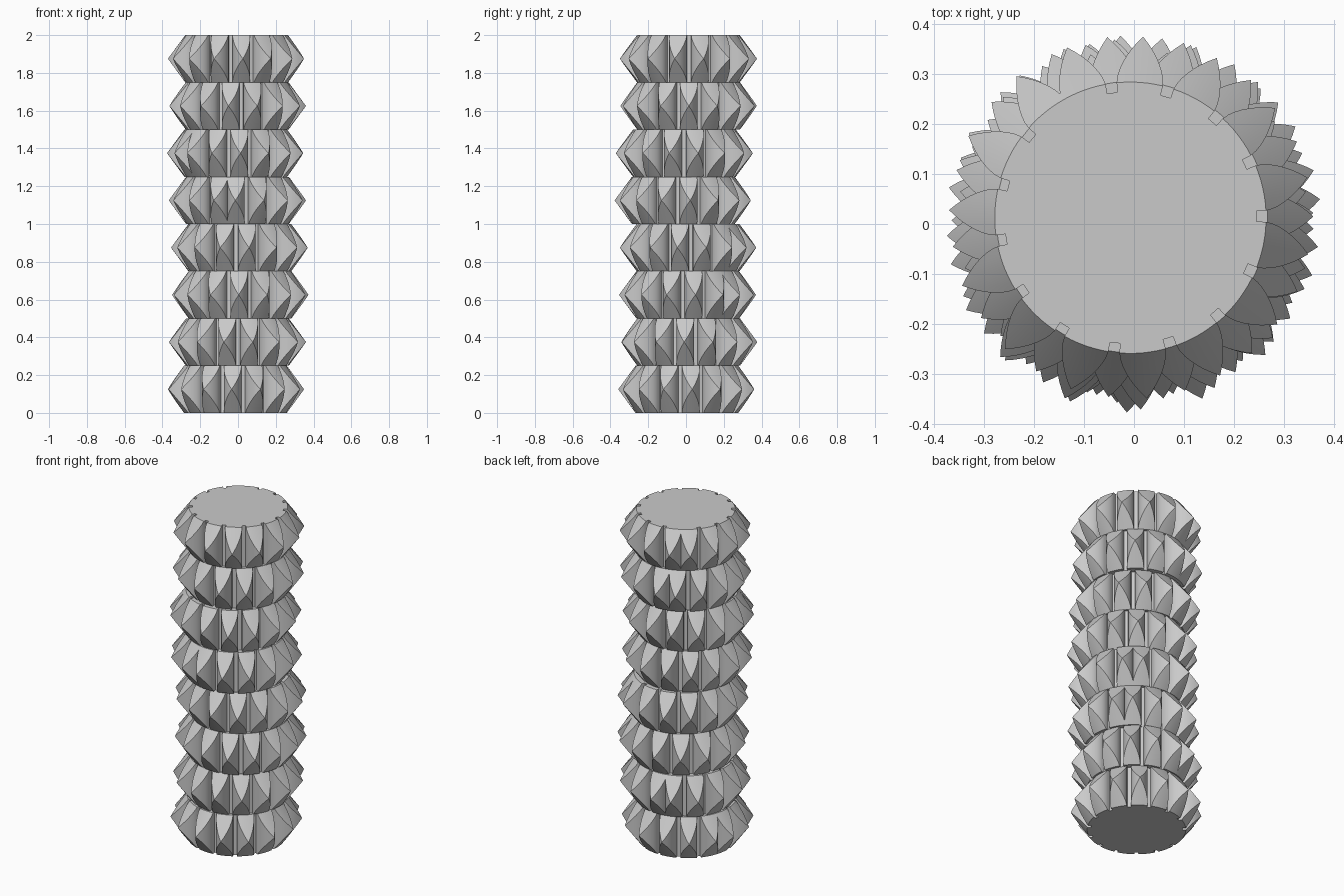
import bpy
import bmesh
from math import radians, cos, sin, sqrt, atan
from mathutils import Vector

cube = bpy.data.objects.get("Cube")
if cube:
    bpy.data.objects.remove(cube, do_unlink=True)

RING_H = 0.25
TEETH = 15
STEP = 24.4           # angle between teeth
SEAM_GAP = 360 - STEP * (TEETH - 1)   # the last pair closes up at the seam
HALF = 9.85           # half the angular width of a tooth
R_FLOOR, R_TOOTH, R_TIP = 0.253, 0.272, 0.364
OFFSET = 0.0145       # each ring sits slightly towards its seam
ARC = 6               # segments across a tooth
RADIAL = 7            # segments from tooth base to tip
SEAMS = [160, 103, 40, 49, 259, 216, 107, 119.6]   # ring turns, bottom to top

grey = bpy.data.materials.new("plain grey")
grey.use_nodes = True
colour = (0.59, 0.59, 0.59, 1)
grey.diffuse_color = colour
grey.node_tree.nodes["Principled BSDF"].inputs["Base Color"].default_value = colour


def involute(radius):
    t = sqrt(max((radius / R_TOOTH) ** 2 - 1, 0))
    return t - atan(t)


def make_ring(index, seam):
    bm = bmesh.new()
    z_mid = (index + 0.5) * RING_H
    centre = Vector((cos(radians(seam)), sin(radians(seam)), z_mid))
    centre.x *= OFFSET
    centre.y *= OFFSET

    def point(radius, angle, z):
        a = radians(angle)
        return bm.verts.new(centre + Vector((radius * cos(a), radius * sin(a), z)))

    def column(radius, angle, half_height=RING_H / 2):
        return point(radius, angle, -half_height), point(radius, angle, half_height)

    def wall(path):
        for (a0, a1), (b0, b1) in zip(path, path[1:]):
            bm.faces.new((a0, b0, b1, a1))

    outline = [column(R_TOOTH, seam)]
    for t in range(TEETH):
        mid = seam + SEAM_GAP / 2 + t * STEP
        low = SEAM_GAP / 2 if t == 0 else HALF
        high = SEAM_GAP / 2 if t == TEETH - 1 else HALF
        # groove before the tooth
        if t > 0:
            groove = [outline[-1], column(R_FLOOR, mid - STEP + HALF),
                      column(R_FLOOR, mid - HALF), column(R_TOOTH, mid - HALF)]
            wall(groove)
            outline += groove[1:]
        # rows across the tooth, narrowing along gear-like flanks
        base = [outline[-1]]
        base += [column(R_TOOTH, mid - low + (low + high) * i / ARC) for i in range(1, ARC)]
        base.append(outline[0] if t == TEETH - 1 else column(R_TOOTH, mid + high))
        rows = [base]
        for k in range(1, RADIAL):
            f = k / RADIAL
            radius = R_TOOTH + (R_TIP - R_TOOTH) * f
            half = HALF * (1 - involute(radius) / involute(R_TIP))
            a, b = min(half, low), min(half, high)
            rows.append([column(radius, mid - a + (a + b) * i / ARC, RING_H / 2 * (1 - f))
                         for i in range(ARC + 1)])
        # sloping top and bottom of the tooth
        for inner, outer in zip(rows, rows[1:]):
            for i in range(ARC):
                bm.faces.new((inner[i][1], outer[i][1], outer[i + 1][1], inner[i + 1][1]))
                bm.faces.new((inner[i + 1][0], outer[i + 1][0], outer[i][0], inner[i][0]))
        # upright flanks and the pointed tip
        wall([row[0] for row in rows])
        wall([row[-1] for row in reversed(rows)])
        last = rows[-1]
        tip = point(R_TIP, mid, 0)
        for (a0, a1), (b0, b1) in zip(last, last[1:]):
            bm.faces.new((a0, b0, tip))
            bm.faces.new((b1, a1, tip))
        bm.faces.new((last[0][1], last[0][0], tip))
        bm.faces.new((last[-1][0], last[-1][1], tip))
        outline += base[1:]
    outline.pop()
    # flat ends
    bm.faces.new([c[1] for c in outline])
    bm.faces.new([c[0] for c in reversed(outline)])

    mesh = bpy.data.meshes.new(f"toothed_ring_{index + 1}")
    bm.to_mesh(mesh)
    bm.free()
    mesh.materials.append(grey)
    ring = bpy.data.objects.new(mesh.name, mesh)
    bpy.context.collection.objects.link(ring)
    ring.select_set(True)
    bpy.context.view_layer.objects.active = ring


bpy.ops.object.select_all(action="DESELECT")
for i, s in enumerate(SEAMS):
    make_ring(i, s)
bpy.ops.object.shade_smooth_by_angle(angle=radians(30))
